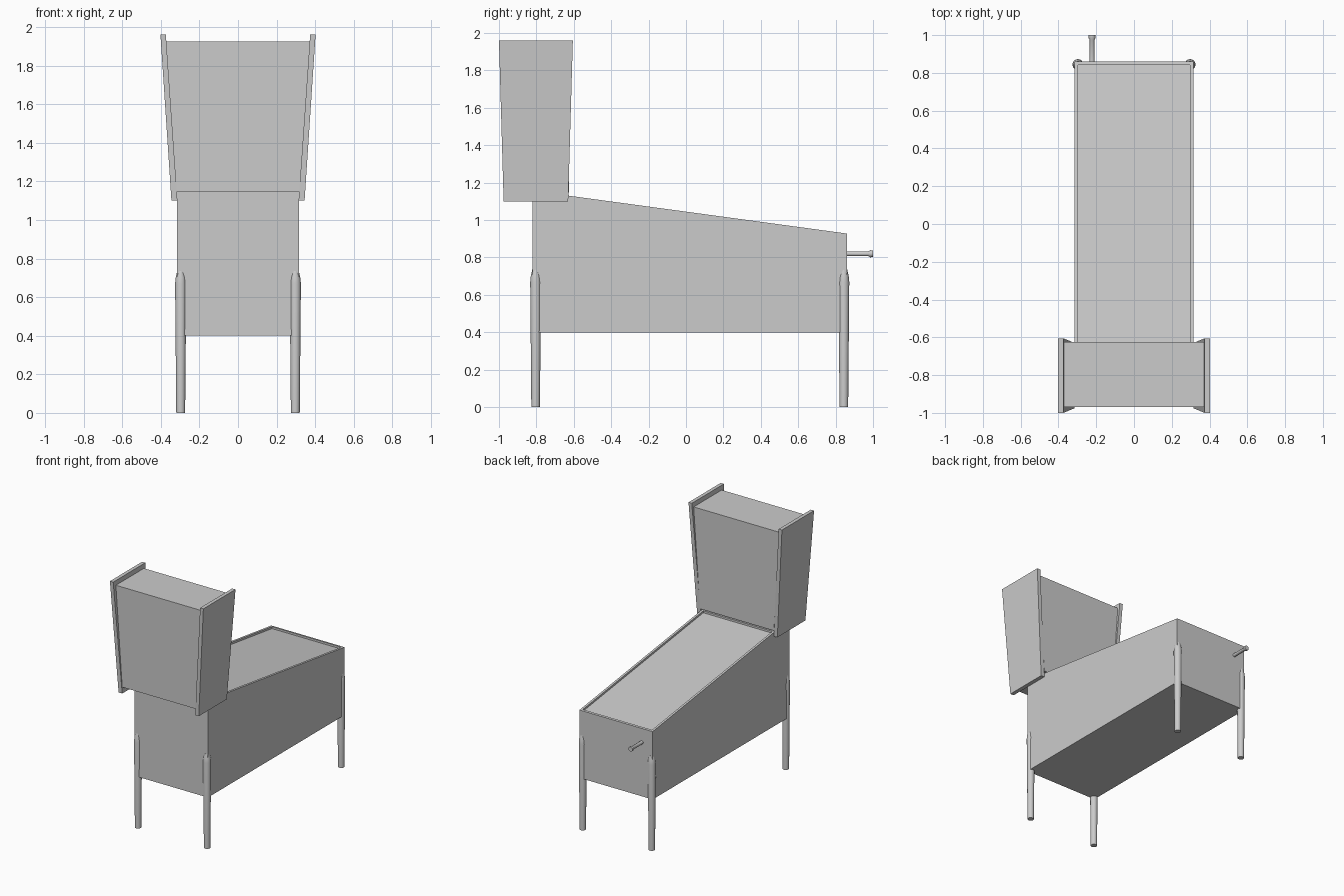
import bpy, bmesh, math
from mathutils import Vector

cube = bpy.data.objects.get("Cube")
if cube:
    bpy.data.objects.remove(cube, do_unlink=True)

grey = bpy.data.materials.new("plain_grey")
grey.use_nodes = True
GREY = (0.6, 0.6, 0.6, 1)
grey.diffuse_color = GREY
grey.node_tree.nodes["Principled BSDF"].inputs["Base Color"].default_value = GREY


def finish(name, bm, smooth=False):
    bmesh.ops.recalc_face_normals(bm, faces=bm.faces)
    mesh = bpy.data.meshes.new(name)
    bm.to_mesh(mesh)
    bm.free()
    mesh.materials.append(grey)
    obj = bpy.data.objects.new(name, mesh)
    bpy.context.collection.objects.link(obj)
    if smooth:
        bpy.ops.object.select_all(action="DESELECT")
        obj.select_set(True)
        bpy.context.view_layer.objects.active = obj
        bpy.ops.object.shade_smooth_by_angle(angle=math.radians(40))
    return obj


def loft(bm, rings):
    """Skin a list of matching closed rings and cap both ends."""
    rows = [[bm.verts.new(p) for p in ring] for ring in rings]
    for a, b in zip(rows, rows[1:]):
        for i in range(len(a)):
            j = (i + 1) % len(a)
            bm.faces.new((a[i], a[j], b[j], b[i]))
    bm.faces.new(rows[0])
    bm.faces.new(rows[-1])


def rect(x0, x1, y0, y1, z):
    return [(x0, y0, z), (x1, y0, z), (x1, y1, z), (x0, y1, z)]


def turned(name, origin, axis, profile, sides=16):
    """Round part from (distance, radius) pairs along an axis."""
    turn = Vector((0, 0, 1)).rotation_difference(Vector(axis))
    rings = []
    for d, r in profile:
        ring = []
        for i in range(sides):
            a = math.tau * i / sides
            ring.append(Vector(origin) + turn @ Vector((r * math.cos(a), r * math.sin(a), d)))
        rings.append(ring)
    bm = bmesh.new()
    loft(bm, rings)
    return finish(name, bm, True)


# Sloped cabinet with a sunken playfield
FRONT, BACK, HALF = -0.82, 0.86, 0.315
side = [(FRONT, 0.4), (BACK, 0.4), (BACK, 0.928), (-0.655, 1.134), (-0.655, 1.147), (FRONT, 1.147)]
bm = bmesh.new()
loft(bm, [[(x, y, z) for y, z in side] for x in (-HALF, HALF)])
bmesh.ops.recalc_face_normals(bm, faces=bm.faces)
slope = [f for f in bm.faces if 0.05 < f.normal.y < 0.5 and f.normal.z > 0.5]
bmesh.ops.inset_region(bm, faces=slope, thickness=0.025, depth=0)
bmesh.ops.recalc_face_normals(bm, faces=bm.faces)
field = bmesh.ops.extrude_face_region(bm, geom=slope)
bmesh.ops.translate(bm, vec=(0, 0, -0.015), verts=[v for v in field["geom"] if isinstance(v, bmesh.types.BMVert)])
bmesh.ops.delete(bm, geom=[f for f in slope if f.is_valid], context="FACES_ONLY")
finish("cabinet", bm)

# Flared display box
bm = bmesh.new()
loft(bm, [rect(-0.318, 0.318, -0.97, -0.625, 1.147), rect(-0.375, 0.375, -0.97, -0.625, 1.925)])
finish("display_box", bm)

# Leaning panels on either side of the display box
for label, s in (("left", 1), ("right", -1)):
    bm = bmesh.new()
    loft(bm, [rect(s * 0.314, s * 0.345, -0.975, -0.63, 1.1),
              rect(s * 0.374, s * 0.402, -1.0, -0.605, 1.96)])
    finish(label + "_display_panel", bm)

# Tapered corner legs
for label, s in (("left", 1), ("right", -1)):
    for end, y in (("front", FRONT + 0.016), ("back", BACK - 0.016)):
        turned(f"{end}_{label}_leg", (s * 0.297, y, 0), (0, 0, 1),
               [(0, 0.023), (0.67, 0.029), (0.7, 0.026), (0.735, 0.018)])

# Plunger with a flared knob
turned("plunger", (-0.222, BACK - 0.01, 0.82), (0, 1, 0),
       [(0, 0.013), (0.125, 0.013), (0.135, 0.019), (0.15, 0.018)])
